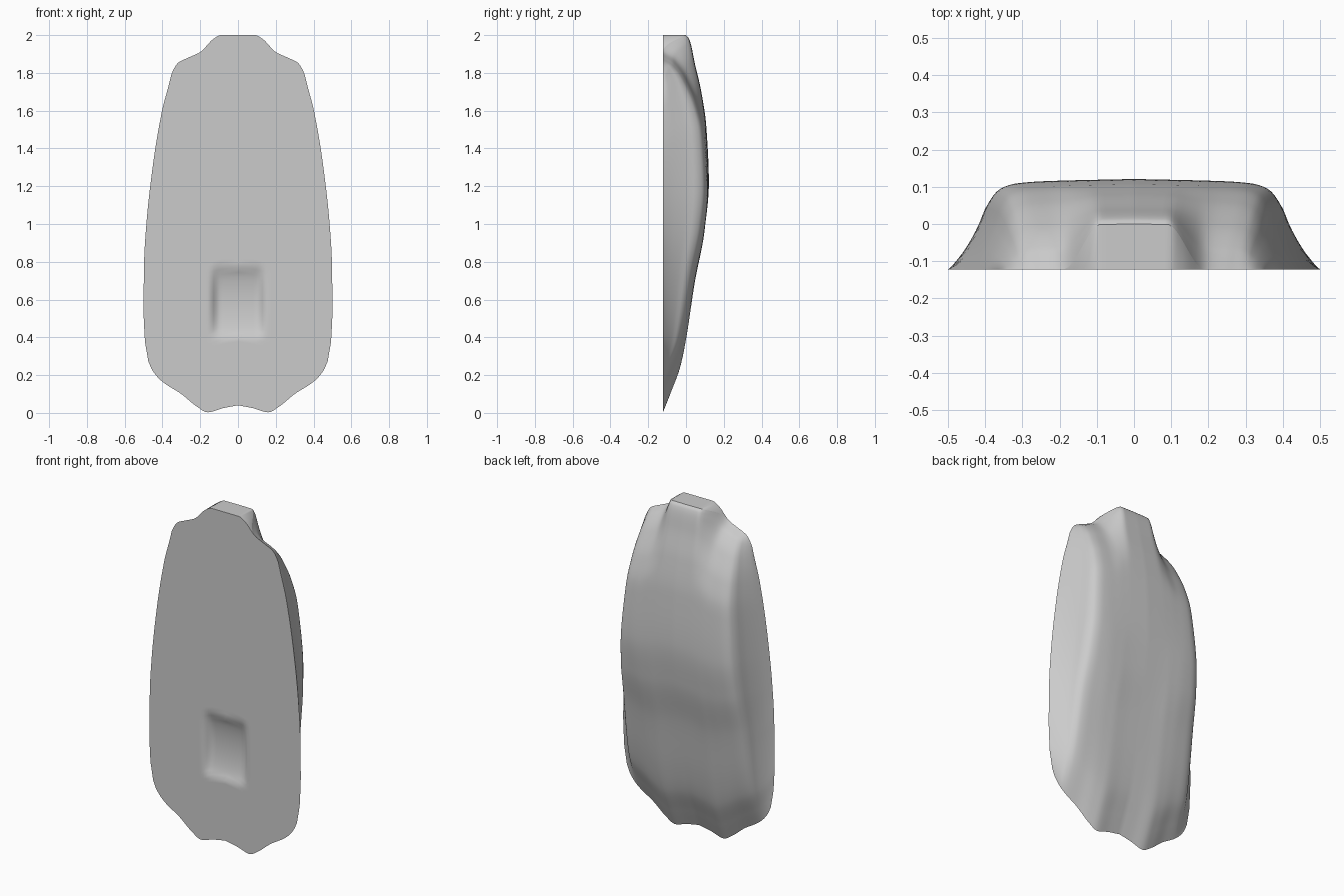
import bpy, bmesh, math

cube = bpy.data.objects.get("Cube")
if cube:
    bpy.data.objects.remove(cube, do_unlink=True)

FRONT = -0.122
NU, NV = 72, 110


def curve(points):
    """Smooth monotone interpolation through (input, output) points."""
    xs, ys = zip(*points)
    n = len(xs)
    d = [(ys[i + 1] - ys[i]) / (xs[i + 1] - xs[i]) for i in range(n - 1)]
    m = [d[0]] + [2 * a * b / (a + b) if a * b > 0 else 0 for a, b in zip(d, d[1:])] + [d[-1]]

    def f(x):
        x = min(max(x, xs[0]), xs[-1])
        i = max(k for k in range(n - 1) if xs[k] <= x)
        h = xs[i + 1] - xs[i]
        t = (x - xs[i]) / h
        return (ys[i] * (1 + 2 * t) * (1 - t) ** 2 + m[i] * h * t * (1 - t) ** 2
                + ys[i + 1] * t * t * (3 - 2 * t) + m[i + 1] * h * t * t * (t - 1))
    return f


def smooth(a, b, x):
    t = min(max((x - a) / (b - a), 0), 1)
    return t * t * (3 - 2 * t)


# Outline: scalloped bottom, necked top and tapering sides
bottom = curve([(0, .04), (.08, .025), (.16, .003), (.22, .035), (.3, .1), (.4, .165),
                (.45, .22), (.48, .29), (.493, .38)])
top = curve([(0, 2), (.09, 2), (.13, 1.98), (.2, 1.91), (.26, 1.882), (.315, 1.855), (.35, 1.8), (.365, 1.74)])
side = curve([(.38, .493), (.55, .5), (.8, .497), (1.0, .485), (1.3, .452), (1.6, .402), (1.74, .365)])

# Back: thickness along the length, and the section across it
thick = curve([(0, 0), (.05, .04), (.12, .092), (.19, .122), (.35, .172), (.48, .222), (.6, .243),
               (.75, .23), (.85, .202), (.925, .168), (.975, .148), (.993, .135), (1, .122)])
section = curve([(0, 0), (.3, .08), (.55, .14), (.75, .17), (.9, .23), (.96, .35), (1, 1)])


def grid_point(u, v):
    zs = .38 + (1.74 - .38) * v
    w = side(zs)
    z0, z1 = bottom(abs(u) * .493), top(abs(u) * .365)
    return u * w, z0 + (z1 - z0) * v


def back_point(i, j):
    # columns run round the section: out along the flared wall, then over the back
    s = 2 * i / NU - 1
    v = 0.5 - 0.5 * math.cos(math.pi * j / NV)
    a = abs(s)
    u = math.copysign(across(a), s)
    x, z = grid_point(u, v)
    shoulder = smooth(.09, .19, abs(x)) * curve_shoulder(v)
    h = thick(v) * rise(a) * (1 - shoulder)
    return x, FRONT + h, z


across = curve([(0, 0), (.45, .52), (.6, .68), (.7, .77), (.8, .825), (.87, .86), (.94, .925), (1, 1)])
rise = curve([(0, 1), (.45, .975), (.6, .95), (.7, .89), (.8, .75), (.87, .56), (.94, .28), (1, 0)])
curve_shoulder = curve([(0, 0), (.78, 0), (.86, .07), (.93, .25), (.98, .6), (1, 1)])


def front_point(i, j):
    x, _, z = back_point(i, j)
    # shallow scooped recess
    dip = (1 - smooth(.10, .155, abs(x))) * max(0, 1 - ((z - .585) / .185) ** 2) ** .7
    return x, FRONT + .035 * dip, z


bm = bmesh.new()


def make_grid(point, flip):
    g = [[bm.verts.new(point(i, j)) for i in range(NU + 1)] for j in range(NV + 1)]
    for j in range(NV):
        for i in range(NU):
            q = [g[j][i], g[j][i + 1], g[j + 1][i + 1], g[j + 1][i]]
            bm.faces.new(q[::-1] if flip else q)
    return g


front = make_grid(front_point, False)
back = make_grid(back_point, True)

# Flat cap closing the top of the neck
for i in range(NU):
    bm.faces.new([front[NV][i], front[NV][i + 1], back[NV][i + 1], back[NV][i]])
bmesh.ops.remove_doubles(bm, verts=bm.verts[:], dist=1e-5)
bmesh.ops.dissolve_degenerate(bm, edges=bm.edges[:], dist=1e-5)
bmesh.ops.recalc_face_normals(bm, faces=bm.faces[:])

mesh = bpy.data.meshes.new("shell")
bm.to_mesh(mesh)
bm.free()
shell = bpy.data.objects.new("shell", mesh)
bpy.context.collection.objects.link(shell)

# Single grey material
grey = bpy.data.materials.new("light grey")
grey.use_nodes = True
colour = (.6, .6, .6, 1)
grey.diffuse_color = colour
grey.node_tree.nodes["Principled BSDF"].inputs["Base Color"].default_value = colour
mesh.materials.append(grey)

bpy.ops.object.select_all(action='DESELECT')
shell.select_set(True)
bpy.context.view_layer.objects.active = shell
bpy.ops.object.shade_smooth_by_angle(angle=math.radians(40))
